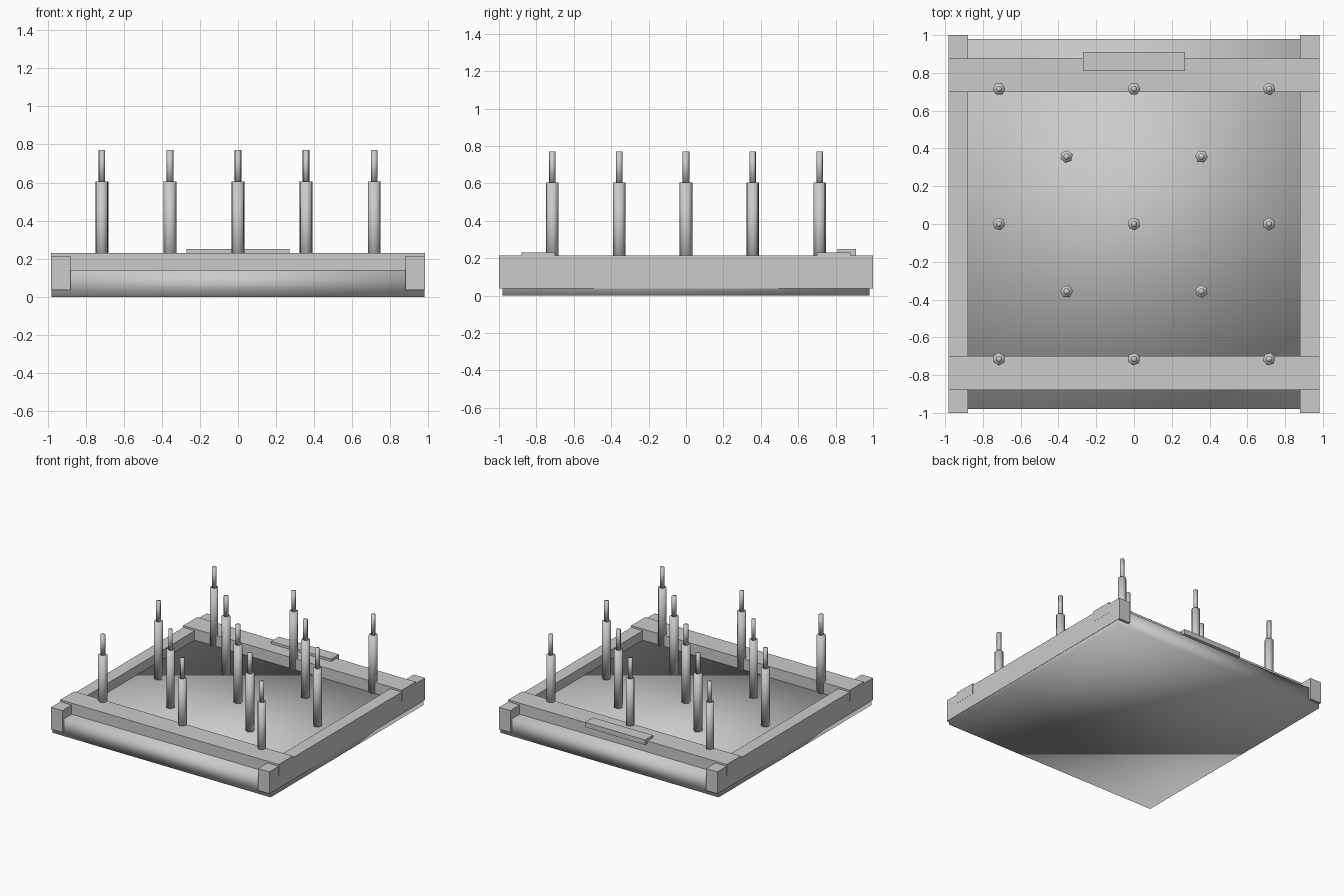
import bpy, bmesh, math
from mathutils import Matrix

cube = bpy.data.objects.get("Cube")
if cube:
    bpy.data.objects.remove(cube, do_unlink=True)

grey = bpy.data.materials.new("light_grey")
grey.use_nodes = True
colour = (0.6, 0.6, 0.6, 1)
grey.diffuse_color = colour
grey.node_tree.nodes["Principled BSDF"].inputs["Base Color"].default_value = colour


def finish(name, bm, smooth=False):
    mesh = bpy.data.meshes.new(name)
    for face in bm.faces:
        face.smooth = smooth
    bm.to_mesh(mesh)
    bm.free()
    mesh.materials.append(grey)
    obj = bpy.data.objects.new(name, mesh)
    bpy.context.collection.objects.link(obj)
    return obj


def box(name, x, y, z, smooth=False):
    """Box between (low, high) pairs on each axis."""
    bm = bmesh.new()
    bmesh.ops.create_cube(bm, size=1)
    for v in bm.verts:
        v.co = [(lo + hi) / 2 + c * (hi - lo) for c, (lo, hi) in zip(v.co, (x, y, z))]
    return finish(name, bm, smooth)


def pin(name, x, y, turn):
    """Six-sided post with a thinner six-sided tip."""
    bm = bmesh.new()
    for radius, low, high in ((0.034, 0.13, 0.605), (0.018, 0.6, 0.77)):
        place = Matrix.Translation((x, y, (low + high) / 2)) @ Matrix.Rotation(turn, 4, "Z")
        bmesh.ops.create_cone(bm, cap_ends=True, segments=6, radius1=radius,
                              radius2=radius, depth=high - low, matrix=place)
    finish(name, bm, True)


# Base slab, softly shaded
box("base_slab", (-0.98, 0.98), (-0.98, 0.98), (0, 0.14), True)

# Side rails
for side, s in (("left", 1), ("right", -1)):
    box(side + "_rail", sorted((s * 0.88, s * 0.982)), (-1, 1), (0.037, 0.215))

# Cross beams resting on the slab and over the rails
for end, s in (("back", 1), ("front", -1)):
    box(end + "_beam", (-0.983, 0.983), sorted((s * 0.7, s * 0.88)), (0.14, 0.23))

# Handle plate overhanging the back beam
box("handle_plate", (-0.27, 0.27), (0.81, 0.91), (0.21, 0.25))

# Pins: a three by three grid with four more between
spots = [(x, y) for x in (-0.715, 0, 0.715) for y in (-0.715, 0, 0.715)]
spots += [(x, y) for x in (-0.357, 0.357) for y in (-0.357, 0.357)]
for i, (x, y) in enumerate(spots):
    pin(f"pin_{i + 1}", x, y, i * math.radians(17))
